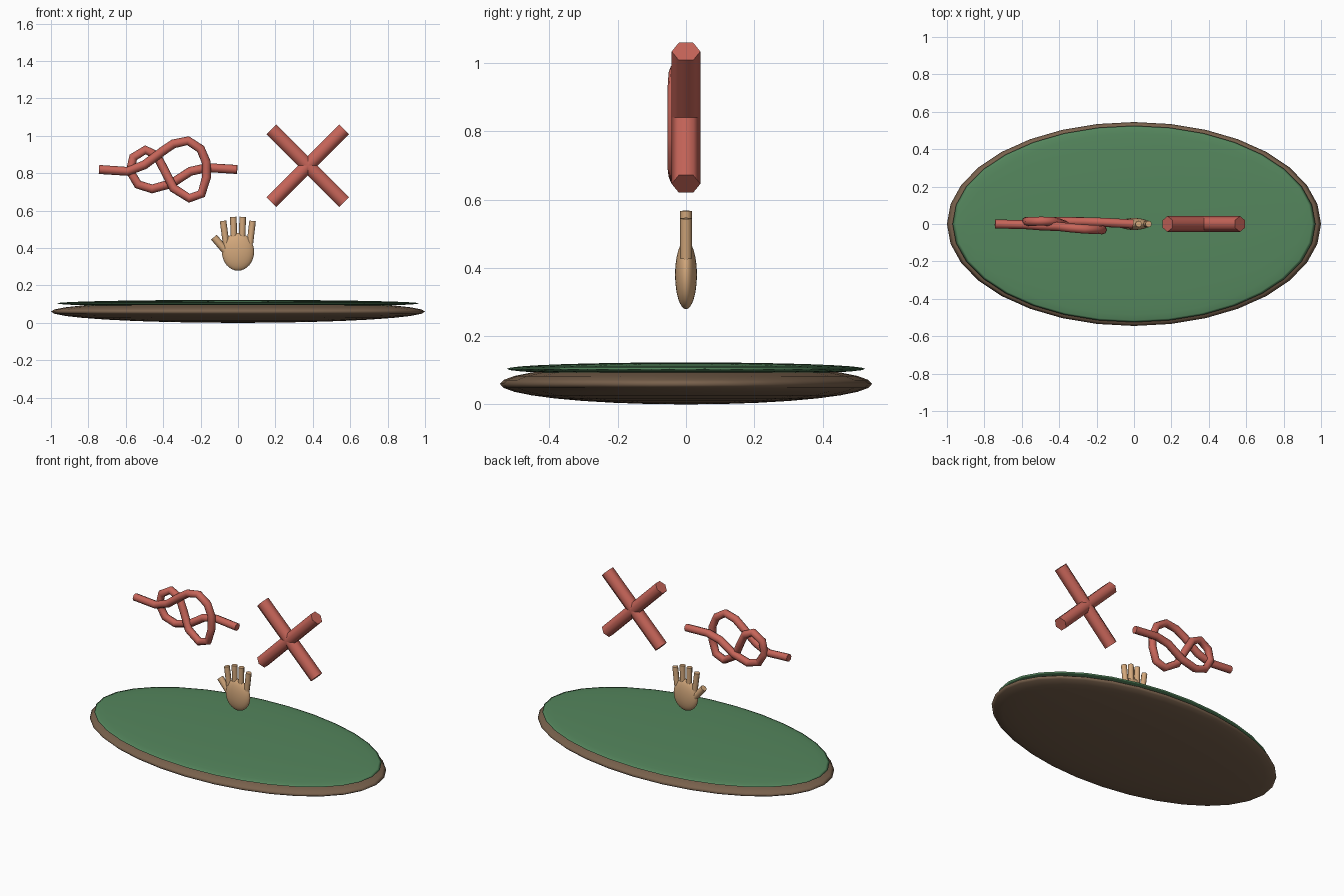
import bpy, math
from mathutils import Vector

if "Cube" in bpy.data.objects:
    bpy.data.objects.remove(bpy.data.objects["Cube"])


def material(name, rgb):
    m = bpy.data.materials.new(name)
    m.diffuse_color = (*rgb, 1)
    m.use_nodes = True
    m.node_tree.nodes["Principled BSDF"].inputs["Base Color"].default_value = m.diffuse_color
    return m


RED = material("red", (0.57, 0.13, 0.10))
GREEN = material("green", (0.09, 0.24, 0.11))
BROWN = material("brown", (0.19, 0.12, 0.073))
TAN = material("tan", (0.65, 0.39, 0.20))


def finish(name, mat, angle):
    o = bpy.context.object
    o.name = name
    o.data.materials.clear()
    o.data.materials.append(mat)
    bpy.ops.object.transform_apply(location=False, rotation=False, scale=True)
    bpy.ops.object.shade_smooth_by_angle(angle=math.radians(angle))
    return o


def ellipsoid(name, centre, radii, mat):
    bpy.ops.mesh.primitive_uv_sphere_add(segments=32, ring_count=16, radius=1, location=centre)
    bpy.context.object.scale = radii
    return finish(name, mat, 180)


def rod(name, a, b, r, mat, sides):
    # straight bar between two (x, z) points in the y = 0 plane
    a, b = Vector((a[0], 0, a[1])), Vector((b[0], 0, b[1]))
    d = b - a
    bpy.ops.mesh.primitive_cylinder_add(vertices=sides, radius=r, depth=d.length,
                                        location=(a + b) / 2,
                                        rotation=(0, math.atan2(d.x, d.z), 0))
    return finish(name, mat, 65)


# Oval board with a thin green top
ellipsoid("board", (0, 0, 0.06), (1.0, 0.545, 0.06), BROWN)
ellipsoid("board_top", (0, 0, 0.104), (0.97, 0.525, 0.019), GREEN)

# Open hand
ellipsoid("palm", (0, 0, 0.38), (0.086, 0.032, 0.101), TAN)
fingers = [((-0.064, 0.427), (-0.080, 0.545)), ((-0.022, 0.445), (-0.025, 0.567)),
           ((0.022, 0.445), (0.025, 0.567)), ((0.064, 0.427), (0.078, 0.545))]
for i, (a, b) in enumerate(fingers):
    rod(f"finger_{i + 1}", a, b, 0.0175, TAN, 8)
rod("thumb", (-0.055, 0.372), (-0.129, 0.458), 0.020, TAN, 8)

# Crossed bars
cx, cz, h = 0.373, 0.84, 0.194
for i, s in enumerate((1, -1)):
    rod(f"cross_bar_{i + 1}", (cx - s * h, cz - h), (cx + s * h, cz + h), 0.042, RED, 6)

# Knotted rope: (x, y, z) along the path
path = [(-0.743, 0, 0.82), (-0.59, -0.003, 0.81), (-0.50, -0.010, 0.845),
        (-0.40, -0.014, 0.92), (-0.345, -0.020, 0.957), (-0.267, -0.027, 0.974),
        (-0.20, -0.030, 0.93), (-0.170, -0.031, 0.86), (-0.168, -0.031, 0.78),
        (-0.195, -0.030, 0.69), (-0.26, -0.027, 0.666), (-0.345, -0.016, 0.72),
        (-0.395, 0.004, 0.82), (-0.435, 0.014, 0.895), (-0.495, 0.015, 0.925),
        (-0.56, 0.014, 0.885), (-0.577, 0.014, 0.81), (-0.535, 0.014, 0.74),
        (-0.46, 0.014, 0.716), (-0.355, 0.013, 0.745), (-0.255, 0.012, 0.81),
        (-0.165, 0.009, 0.83), (-0.005, 0, 0.82)]
curve = bpy.data.curves.new("knot", "CURVE")
curve.dimensions = "3D"
curve.bevel_depth = 0.024
curve.bevel_resolution = 2
curve.use_fill_caps = True
spline = curve.splines.new("POLY")
spline.points.add(len(path) - 1)
for p, co in zip(spline.points, path):
    p.co = (*co, 1)
knot = bpy.data.objects.new("knot", curve)
bpy.context.collection.objects.link(knot)
bpy.ops.object.select_all(action="DESELECT")
knot.select_set(True)
bpy.context.view_layer.objects.active = knot
bpy.ops.object.convert(target="MESH")
finish("knot", RED, 65)
